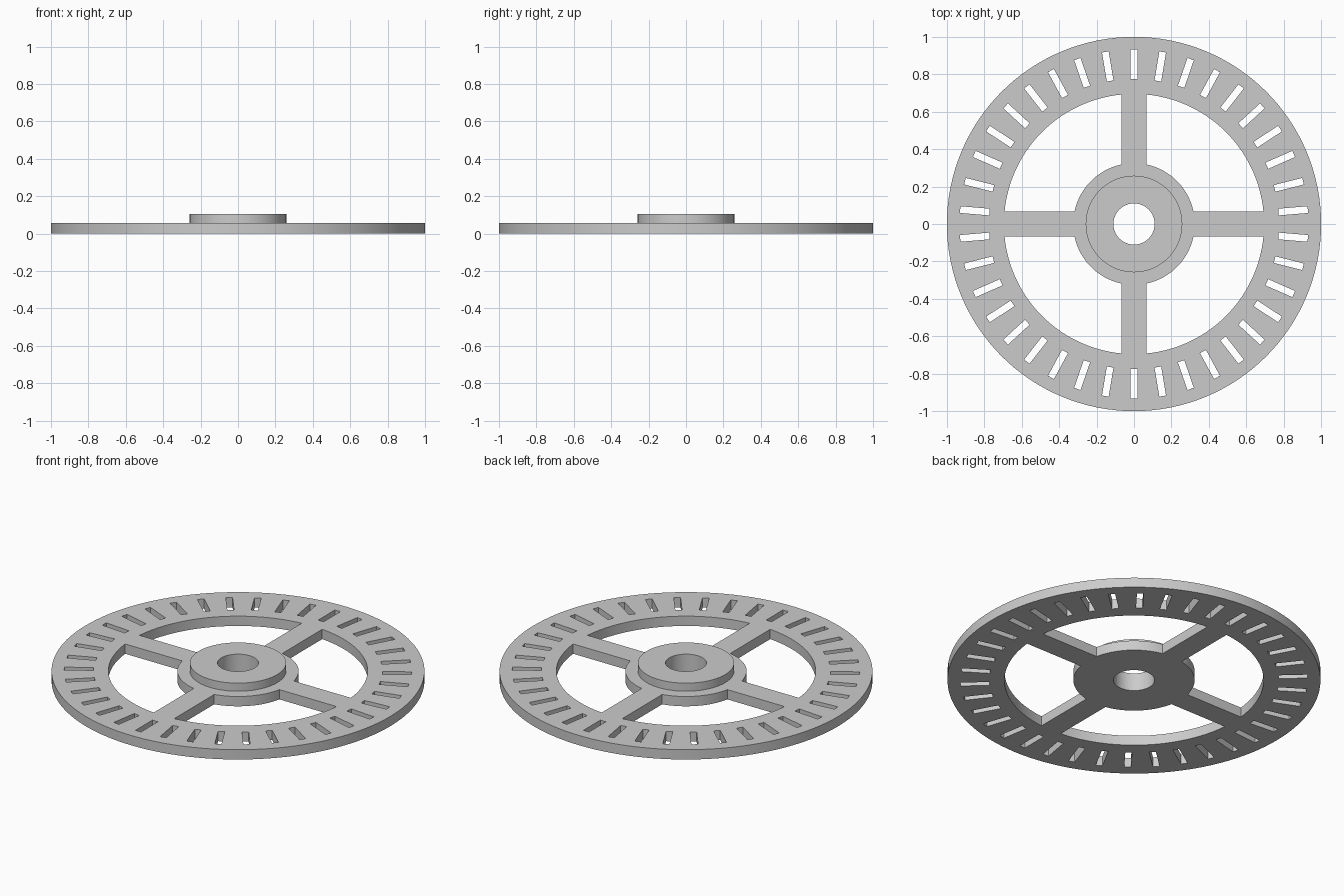
import bpy
import bmesh
from math import radians, sin, cos, asin, pi, tau

cube = bpy.data.objects.get("Cube")
if cube:
    bpy.data.objects.remove(cube, do_unlink=True)

# Main dimensions
PLATE_TOP, BOSS_TOP = 0.058, 0.106
RIM_R, WINDOW_R, HUB_R, BOSS_R, BORE_R = 1.0, 0.695, 0.325, 0.258, 0.11
SPOKE_HALF = 0.067
SLOTS, SLOT_IN, SLOT_OUT, SLOT_HALF = 38, 0.775, 0.932, 0.018

grey = bpy.data.materials.new("plain grey")
grey.use_nodes = True
colour = (0.6, 0.6, 0.6, 1)
grey.diffuse_color = colour
grey.node_tree.nodes["Principled BSDF"].inputs["Base Color"].default_value = colour


def arc(radius, start, end, steps):
    """Points along an arc, both ends included."""
    angles = [start + (end - start) * i / steps for i in range(steps + 1)]
    return [(radius * cos(a), radius * sin(a)) for a in angles]


def circle(radius, steps=128):
    return arc(radius, 0, tau, steps)[:-1]


def turn(points, angle):
    c, s = cos(angle), sin(angle)
    return [(x * c - y * s, x * s + y * c) for x, y in points]


def extruded(name, outlines, bottom, top):
    """Solid from a flat outline with holes."""
    curve = bpy.data.curves.new(name, 'CURVE')
    curve.dimensions = '2D'
    curve.fill_mode = 'BOTH'
    curve.extrude = (top - bottom) / 2
    for points in outlines:
        spline = curve.splines.new('POLY')
        spline.points.add(len(points) - 1)
        for point, (x, y) in zip(spline.points, points):
            point.co = (x, y, 0, 1)
        spline.use_cyclic_u = True
    helper = bpy.data.objects.new(name + " outline", curve)
    bpy.context.collection.objects.link(helper)
    bpy.context.view_layer.update()
    evaluated = helper.evaluated_get(bpy.context.evaluated_depsgraph_get())
    mesh = bpy.data.meshes.new_from_object(evaluated)
    bpy.data.objects.remove(helper, do_unlink=True)

    # Weld caps to walls and merge the flat caps
    bm = bmesh.new()
    bm.from_mesh(mesh)
    bmesh.ops.remove_doubles(bm, verts=bm.verts, dist=0.0001)
    bmesh.ops.recalc_face_normals(bm, faces=bm.faces)
    bmesh.ops.translate(bm, verts=bm.verts, vec=(0, 0, (bottom + top) / 2))
    bm.to_mesh(mesh)
    bm.free()

    mesh.name = name
    mesh.materials.clear()
    mesh.materials.append(grey)
    obj = bpy.data.objects.new(name, mesh)
    bpy.context.collection.objects.link(obj)
    bpy.ops.object.select_all(action='DESELECT')
    obj.select_set(True)
    bpy.context.view_layer.objects.active = obj
    bpy.ops.object.shade_smooth_by_angle(angle=radians(30))
    return obj


# Window between two spokes: outer arc, then back along the hub
outer_gap, inner_gap = asin(SPOKE_HALF / WINDOW_R), asin(SPOKE_HALF / HUB_R)
window = (arc(WINDOW_R, outer_gap, pi / 2 - outer_gap, 28)
          + arc(HUB_R, pi / 2 - inner_gap, inner_gap, 20))
windows = [turn(window, i * pi / 2) for i in range(4)]

# Radial slots around the rim, one of them pointing along +y
slot = [(SLOT_IN, -SLOT_HALF), (SLOT_OUT, -SLOT_HALF),
        (SLOT_OUT, SLOT_HALF), (SLOT_IN, SLOT_HALF)]
slots = [turn(slot, pi / 2 + i * tau / SLOTS) for i in range(SLOTS)]

# Slotted wheel and raised collar
extruded("slotted_wheel", [circle(RIM_R), circle(BORE_R, 64)] + windows + slots,
         0, PLATE_TOP)
extruded("hub_collar", [circle(BOSS_R, 96), circle(BORE_R, 64)],
         PLATE_TOP, BOSS_TOP)
